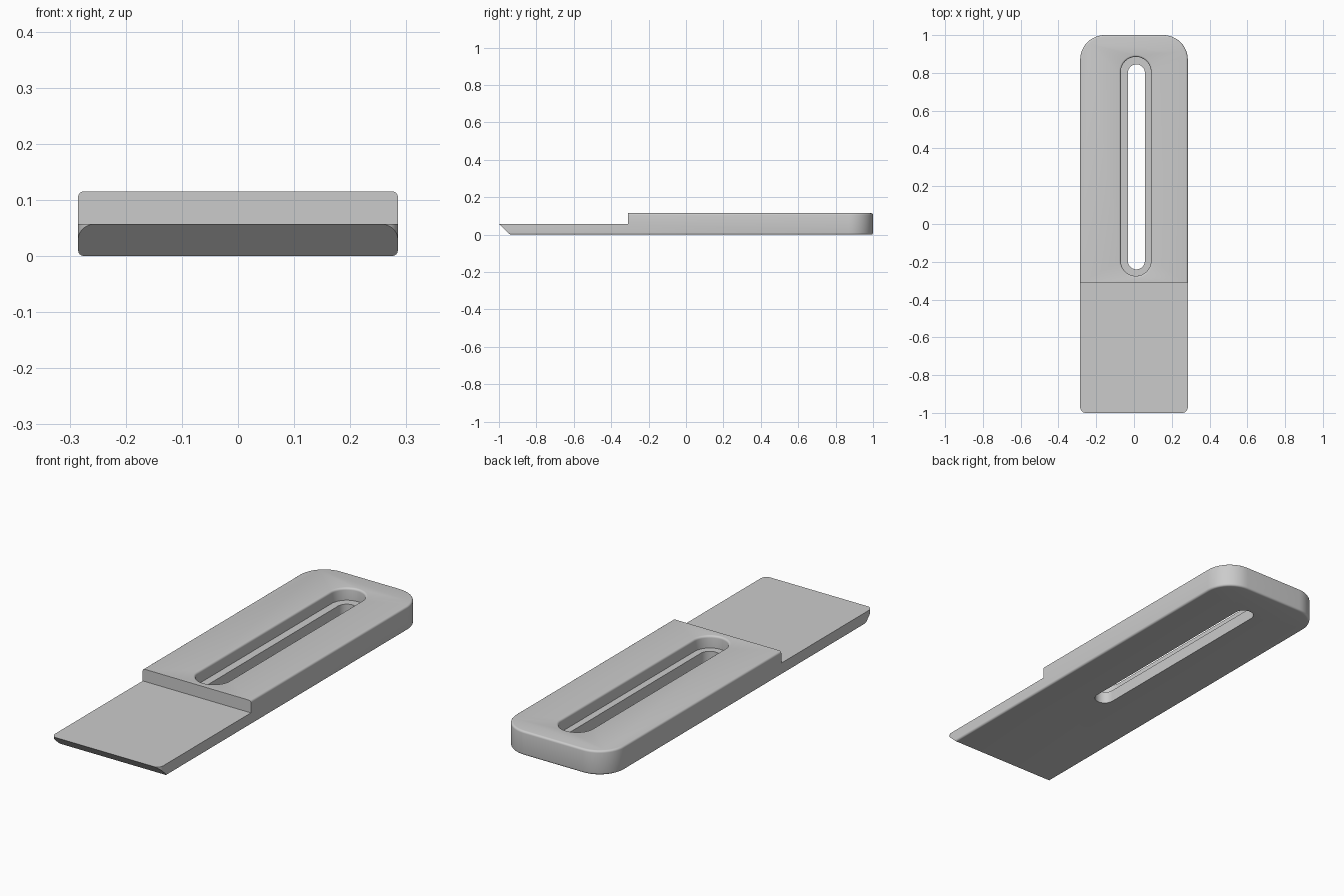
import bpy
import bmesh
from math import sin, cos, pi, radians
from mathutils import Vector

old = bpy.data.objects.get("Cube")
if old:
    bpy.data.objects.remove(old, do_unlink=True)

HALF_W, TOP, STEP_Z, STEP_Y = 0.285, 0.115, 0.057, -0.31
FILLET = 0.01


def material(name, value):
    mat = bpy.data.materials.new(name)
    mat.use_nodes = True
    colour = (value, value, value, 1)
    mat.diffuse_color = colour
    mat.node_tree.nodes["Principled BSDF"].inputs["Base Color"].default_value = colour
    return mat


def rounded_outline(x0, x1, y0, y1, front_r, back_r, steps=12):
    """Counter-clockwise rectangle with its own corner radius at each end."""
    corners = [(x1 - back_r, y1 - back_r, back_r), (x0 + back_r, y1 - back_r, back_r),
               (x0 + front_r, y0 + front_r, front_r), (x1 - front_r, y0 + front_r, front_r)]
    points = []
    for quarter, (cx, cy, r) in enumerate(corners):
        for i in range(steps + 1):
            a = (quarter + i / steps) * pi / 2
            points.append((cx + r * cos(a), cy + r * sin(a)))
    return points


def loft(name, rings):
    """Solid skinned through (outline, height) rings from bottom to top."""
    bm = bmesh.new()
    loops = [[bm.verts.new((x, y, z)) for x, y in outline] for outline, z in rings]
    bm.faces.new(loops[0][::-1])
    bm.faces.new(loops[-1])
    n = len(loops[0])
    for low, high in zip(loops, loops[1:]):
        for i in range(n):
            j = (i + 1) % n
            bm.faces.new((low[i], low[j], high[j], high[i]))
    bmesh.ops.remove_doubles(bm, verts=bm.verts, dist=1e-5)
    return make_object(name, bm)


def prism(name, profile, half):
    """Side profile in y and z, extruded across x."""
    bm = bmesh.new()
    face = bm.faces.new([bm.verts.new((-half, y, z)) for y, z in profile])
    new = bmesh.ops.extrude_face_region(bm, geom=[face])["geom"]
    verts = [v for v in new if isinstance(v, bmesh.types.BMVert)]
    bmesh.ops.translate(bm, verts=verts, vec=Vector((2 * half, 0, 0)))
    return make_object(name, bm)


def make_object(name, bm):
    bmesh.ops.recalc_face_normals(bm, faces=bm.faces)
    mesh = bpy.data.meshes.new(name)
    bm.to_mesh(mesh)
    bm.free()
    obj = bpy.data.objects.new(name, mesh)
    bpy.context.collection.objects.link(obj)
    return obj


def body_outline(inset):
    return rounded_outline(-HALF_W + inset, HALF_W - inset, -1 + inset, 1 - inset,
                           0.03 - inset, 0.13 - inset)


def slot_outline(cx, y0, y1, r, grow=0):
    r += grow
    return rounded_outline(cx - r, cx + r, y0 - grow, y1 + grow, r, r)


# Plate with rounded top and bottom rims
arc = [i * pi / 8 for i in range(5)]
rings = [(body_outline(FILLET * (1 - sin(a))), FILLET * (1 - cos(a))) for a in arc]
rings += [(body_outline(FILLET * (1 - cos(a))), TOP - FILLET * (1 - sin(a))) for a in arc]
plate = loft("slotted_plate", rings)

# Thin tongue and its slanted front edge
step_cut = prism("step_cutter", [(-1.2, STEP_Z), (STEP_Y, STEP_Z), (STEP_Y, 0.3), (-1.2, 0.3)], 0.5)
slant_cut = prism("slant_cutter", [(-1.06, STEP_Z * 2), (-0.88, -STEP_Z), (-1.2, -STEP_Z), (-1.2, STEP_Z * 2)], 0.5)

# Wide upper slot with a rounded rim, and the narrow slot through its floor
upper = (0.01, -0.275, 0.885, 0.08)
rim = [(slot_outline(*upper), STEP_Z)]
rim += [(slot_outline(*upper, FILLET * (1 - cos(a))), TOP - FILLET * (1 - sin(a))) for a in arc]
rim.append((slot_outline(*upper, FILLET), 0.2))
upper_cut = loft("upper_slot_cutter", rim)
lower = slot_outline(0.0125, -0.24, 0.845, 0.045)
lower_cut = loft("through_slot_cutter", [(lower, -0.1), (lower, 0.09)])

bpy.ops.object.select_all(action="DESELECT")
plate.select_set(True)
bpy.context.view_layer.objects.active = plate
for cutter in (step_cut, slant_cut, upper_cut, lower_cut):
    cutter.hide_render = True
    mod = plate.modifiers.new(cutter.name, "BOOLEAN")
    mod.object = cutter
    mod.operation = "DIFFERENCE"
    mod.solver = "EXACT"
    bpy.ops.object.modifier_apply(modifier=mod.name)
    bpy.data.objects.remove(cutter, do_unlink=True)

plate.data.materials.clear()
plate.data.materials.append(material("plain_grey", 0.6))
bpy.ops.object.shade_smooth_by_angle(angle=radians(35))
